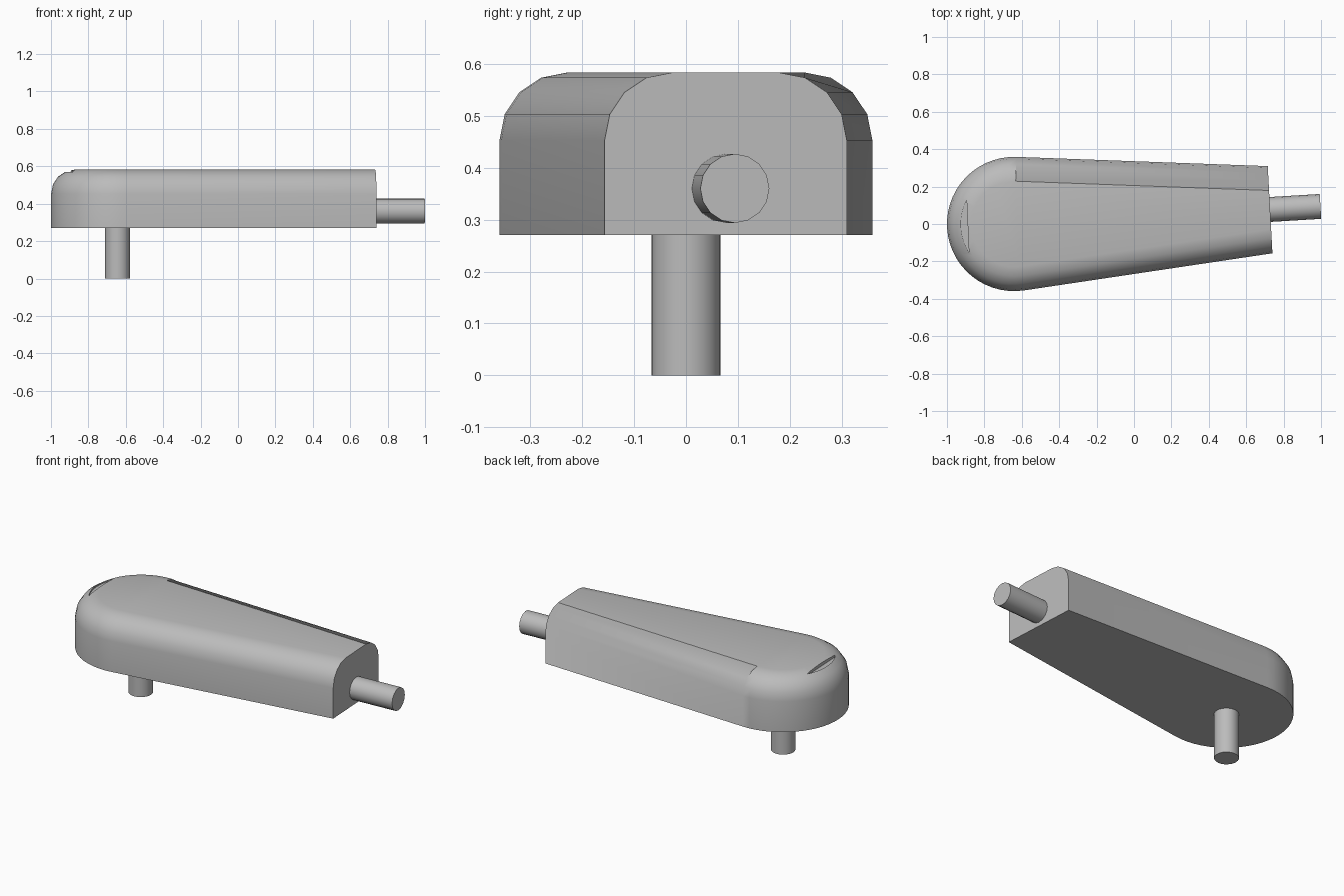
import bpy, bmesh
from math import radians, sin, cos, pi
from mathutils import Vector, Matrix

cube = bpy.data.objects.get("Cube")
if cube:
    bpy.data.objects.remove(cube, do_unlink=True)

grey = bpy.data.materials.new("light grey")
grey.use_nodes = True
grey.diffuse_color = (0.5, 0.5, 0.5, 1)
grey.node_tree.nodes["Principled BSDF"].inputs["Base Color"].default_value = (0.5, 0.5, 0.5, 1)

CENTRE = Vector((-0.641, 0.0))       # centre of the rounded end
RADIUS, FILLET = 0.359, 0.13
BOTTOM, TOP = 0.27, 0.583
UPPER, LOWER = radians(87.9), radians(278.5)   # normals of the two tapering sides
END_POINT, END_ANGLE = Vector((0.7275, 0.08)), radians(3.1)


def direction(a):
    return Vector((cos(a), sin(a)))


def outline(inset):
    """Round end with tangent sides, cut off by the slanted end plane."""
    r = RADIUS - inset
    pts = []
    steps = 28
    for i in range(steps + 1):
        pts.append(CENTRE + r * direction(UPPER + (LOWER - UPPER) * i / steps))
    end_n = direction(END_ANGLE)

    def corner(tangent_point, angle):
        along = Vector((-sin(angle), cos(angle)))
        t = (END_POINT - tangent_point).dot(end_n) / along.dot(end_n)
        return tangent_point + along * t

    pts.append(corner(pts[-1], LOWER))
    pts.append(corner(pts[0], UPPER))
    return pts


def loft(name, rings):
    """Join equal rings of (points, height) into a closed solid."""
    bm = bmesh.new()
    loops = [[bm.verts.new((p.x, p.y, z)) for p in pts] for pts, z in rings]
    n = len(loops[0])
    for a, b in zip(loops, loops[1:]):
        for i in range(n - 1):
            bm.faces.new((a[i], a[i + 1], b[i + 1], b[i]))
    # one flat face closes the slanted end
    bm.faces.new([l[-1] for l in loops] + [l[0] for l in reversed(loops)])
    bm.faces.new(loops[0])
    bm.faces.new(loops[-1])
    return finish(name, bm)


def finish(name, bm):
    bmesh.ops.recalc_face_normals(bm, faces=bm.faces)
    mesh = bpy.data.meshes.new(name)
    bm.to_mesh(mesh)
    bm.free()
    obj = bpy.data.objects.new(name, mesh)
    bpy.context.collection.objects.link(obj)
    mesh.materials.append(grey)
    return obj


def activate(obj):
    bpy.ops.object.select_all(action='DESELECT')
    obj.select_set(True)
    bpy.context.view_layer.objects.active = obj


def rod(name, start, end, radius, sides):
    start, end = Vector(start), Vector(end)
    axis = end - start
    place = Matrix.Translation((start + end) / 2) @ axis.to_track_quat('Z', 'Y').to_matrix().to_4x4()
    bm = bmesh.new()
    bmesh.ops.create_cone(bm, cap_ends=True, segments=sides, radius1=radius,
                          radius2=radius, depth=axis.length, matrix=place)
    return finish(name, bm)


# Tapered housing with rounded upper edge
rings = [(outline(0), BOTTOM)]
for k in range(5):
    a = k * pi / 8
    rings.append((outline(FILLET * (1 - cos(a))), TOP - FILLET + FILLET * sin(a)))
housing = loft("housing", rings)

# Shallow crescent notch in the top of the round end
arc = [CENTRE + 0.285 * direction(radians(153 + 59 * i / 10)) for i in range(11)]
cutter = loft("notch_cutter", [(arc, TOP - 0.023), (arc, TOP + 0.1)])
cutter.hide_render = True
cut = housing.modifiers.new("notch", 'BOOLEAN')
cut.operation = 'DIFFERENCE'
cut.solver = 'EXACT'
cut.object = cutter
activate(housing)
bpy.ops.object.modifier_apply(modifier=cut.name)
bpy.data.objects.remove(cutter, do_unlink=True)

# Upright pin below and slanted shaft at the narrow end
pin = rod("lower_pin", (-0.644, 0, 0), (-0.644, 0, 0.3), 0.0665, 24)
shaft = rod("end_shaft", (0.65, 0.073, 0.36), (0.997, 0.094, 0.36), 0.0665, 16)

for obj in (housing, pin, shaft):
    activate(obj)
    bpy.ops.object.shade_smooth_by_angle(angle=radians(30))
